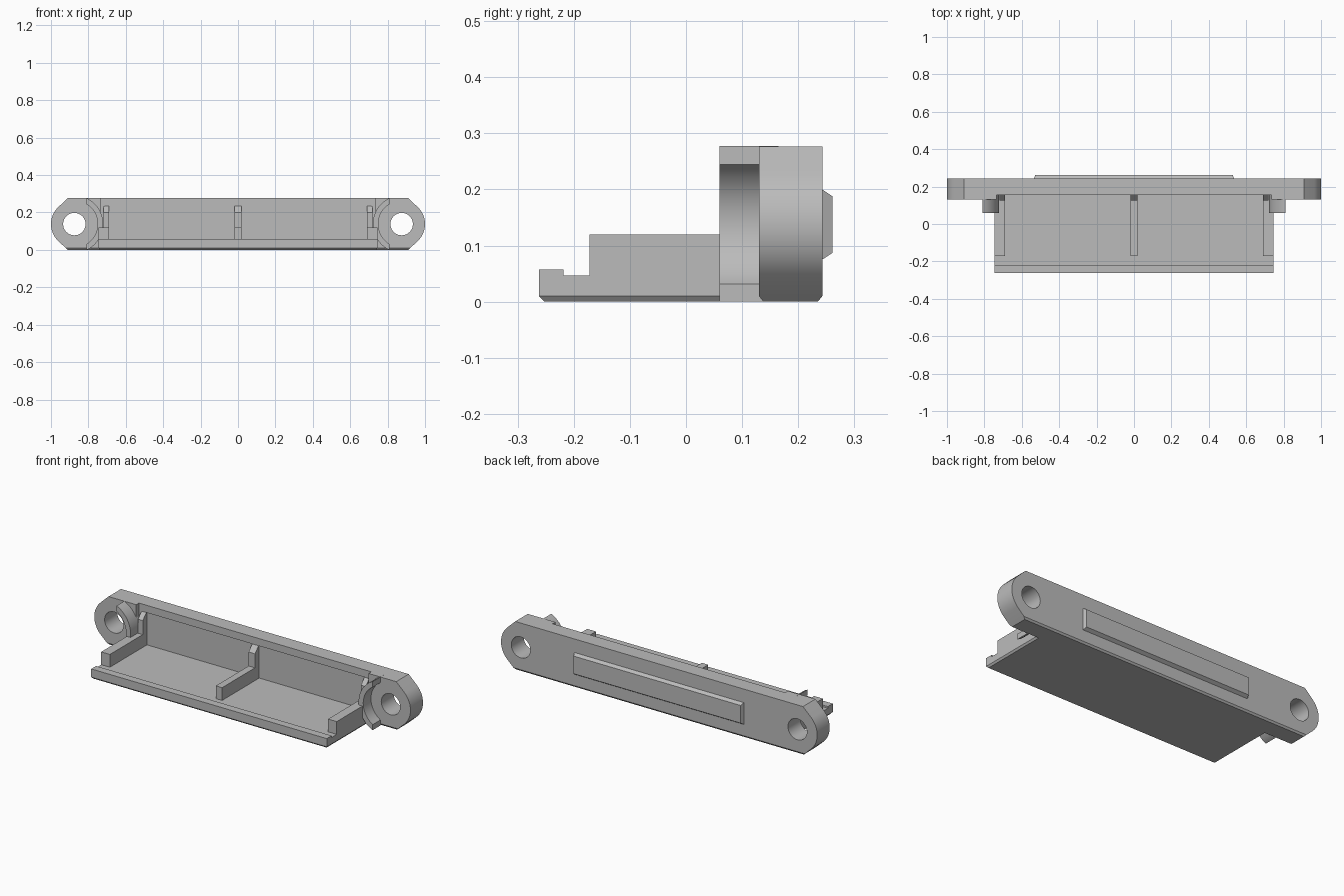
import bpy, bmesh, math
from mathutils import Vector

cube = bpy.data.objects.get("Cube")
if cube:
    bpy.data.objects.remove(cube, do_unlink=True)

grey = bpy.data.materials.new("plain grey")
grey.use_nodes = True
grey.diffuse_color = (0.5, 0.5, 0.5, 1)
grey.node_tree.nodes["Principled BSDF"].inputs["Base Color"].default_value = (0.5, 0.5, 0.5, 1)

EYE_X, EYE_Z, R = 0.875, 0.138, 0.125
TOP = 0.277


def prism(name, profile, axis, lo, hi, chamfer=0.0, inset=(0, 0)):
    """Extrude a closed 2D profile along x or y, optionally chamfering its foot."""
    bm = bmesh.new()
    place = (lambda a, b, t: (t, a, b)) if axis == 'x' else (lambda a, b, t: (a, t, b))
    face = bm.faces.new([bm.verts.new(place(a, b, lo)) for a, b in profile])
    geo = bmesh.ops.extrude_face_region(bm, geom=[face])["geom"]
    move = Vector(place(0, 0, hi - lo))
    for v in geo:
        if isinstance(v, bmesh.types.BMVert):
            v.co += move
    if chamfer:
        bmesh.ops.bisect_plane(bm, geom=bm.verts[:] + bm.edges[:] + bm.faces[:],
                               plane_co=(0, 0, chamfer), plane_no=(0, 0, 1))
        xs = [v.co.x for v in bm.verts]
        ys = [v.co.y for v in bm.verts]
        mid = Vector(((min(xs) + max(xs)) / 2, (min(ys) + max(ys)) / 2, 0))
        for v in bm.verts:
            if v.co.z < 0.0001:
                v.co.x -= math.copysign(inset[0], v.co.x - mid.x)
                v.co.y -= math.copysign(inset[1], v.co.y - mid.y)
    bmesh.ops.recalc_face_normals(bm, faces=bm.faces[:])
    mesh = bpy.data.meshes.new(name)
    bm.to_mesh(mesh)
    bm.free()
    mesh.materials.append(grey)
    ob = bpy.data.objects.new(name, mesh)
    bpy.context.collection.objects.link(ob)
    return ob


def activate(ob):
    bpy.ops.object.select_all(action='DESELECT')
    ob.select_set(True)
    bpy.context.view_layer.objects.active = ob


def smooth(ob):
    activate(ob)
    bpy.ops.object.shade_smooth_by_angle(angle=math.radians(30))


def cut(ob, cutter):
    mod = ob.modifiers.new("cut", 'BOOLEAN')
    mod.operation, mod.solver, mod.object = 'DIFFERENCE', 'EXACT', cutter
    activate(ob)
    bpy.ops.object.modifier_apply(modifier=mod.name)
    bpy.data.objects.remove(cutter, do_unlink=True)


def arc(r, start, end, steps, cx=EYE_X):
    angles = [math.radians(start + (end - start) * i / steps) for i in range(steps + 1)]
    return [(cx + r * math.cos(a), EYE_Z + r * math.sin(a)) for a in angles]


def rect(a0, a1, b0, b1):
    return [(a0, b0), (a1, b0), (a1, b1), (a0, b1)]


# Back plate with rounded ends
right_end = [(0.91, 0)] + arc(R, -45, 45, 16) + [(0.91, TOP)]
left_end = [(-x, z) for x, z in reversed(right_end)]
plate = prism("back_plate", right_end + left_end, 'y', 0.13, 0.243, 0.01, (0, 0.008))
cut(plate, prism("wall_cutter", rect(-0.735, 0.735, 0.02, 0.4), 'y', 0.05, 0.155))
cut(plate, prism("pocket_cutter", rect(-0.715, 0.715, 0.03, 0.235), 'y', 0.1, 0.163))
for side in (-1, 1):
    ring = arc(0.06, 0, 360, 40, side * EYE_X)[:-1]
    cut(plate, prism("hole_cutter", ring, 'y', 0, 0.4))
smooth(plate)

# Floor tray with raised front lip
floor_profile = [(-0.262, 0), (-0.262, 0.057), (-0.218, 0.057), (-0.218, 0.047),
                 (0.17, 0.047), (0.17, 0)]
prism("floor", floor_profile, 'x', -0.745, 0.745, 0.01, (0.008, 0.01))

# Ribs: low bars running back into slant-topped posts
bar = rect(-0.172, 0.17, 0.03, 0.12)
post = [(0.125, 0.1), (0.17, 0.1), (0.17, 0.235), (0.158, 0.235), (0.125, 0.2)]
for name, x0, x1, p0, p1 in (("right", -0.745, -0.69, -0.72, -0.69),
                             ("middle", -0.02, 0.02, -0.02, 0.02),
                             ("left", 0.69, 0.745, 0.69, 0.72)):
    prism(name + "_rib", bar, 'x', x0, x1)
    prism(name + "_post", post, 'x', p0, p1)

# Curved walls shielding the screw eyes
half_in = math.degrees(math.acos(0.065 / R))
half_out = math.degrees(math.acos(0.065 / 0.154))
crescent = arc(R, 180 - half_in, 180 + half_in, 24) + arc(0.154, 180 + half_out, 180 - half_out, 24)
for name, side in (("left", 1), ("right", -1)):
    wall = prism(name + "_eye_wall", [(side * x, max(z, 0)) for x, z in crescent], 'y', 0.06, 0.165)
    smooth(wall)

# Bevelled raised panel on the back
panel = prism("back_panel", rect(-0.54, 0.54, 0.07, 0.205), 'y', 0.235, 0.261)
bm = bmesh.new()
bm.from_mesh(panel.data)
edge = [v for v in bm.verts if v.co.y > 0.25]
for v in edge:
    v.co.x -= math.copysign(0.012, v.co.x)
    v.co.z += 0.017 if v.co.z < EYE_Z else -0.017
bm.to_mesh(panel.data)
bm.free()
